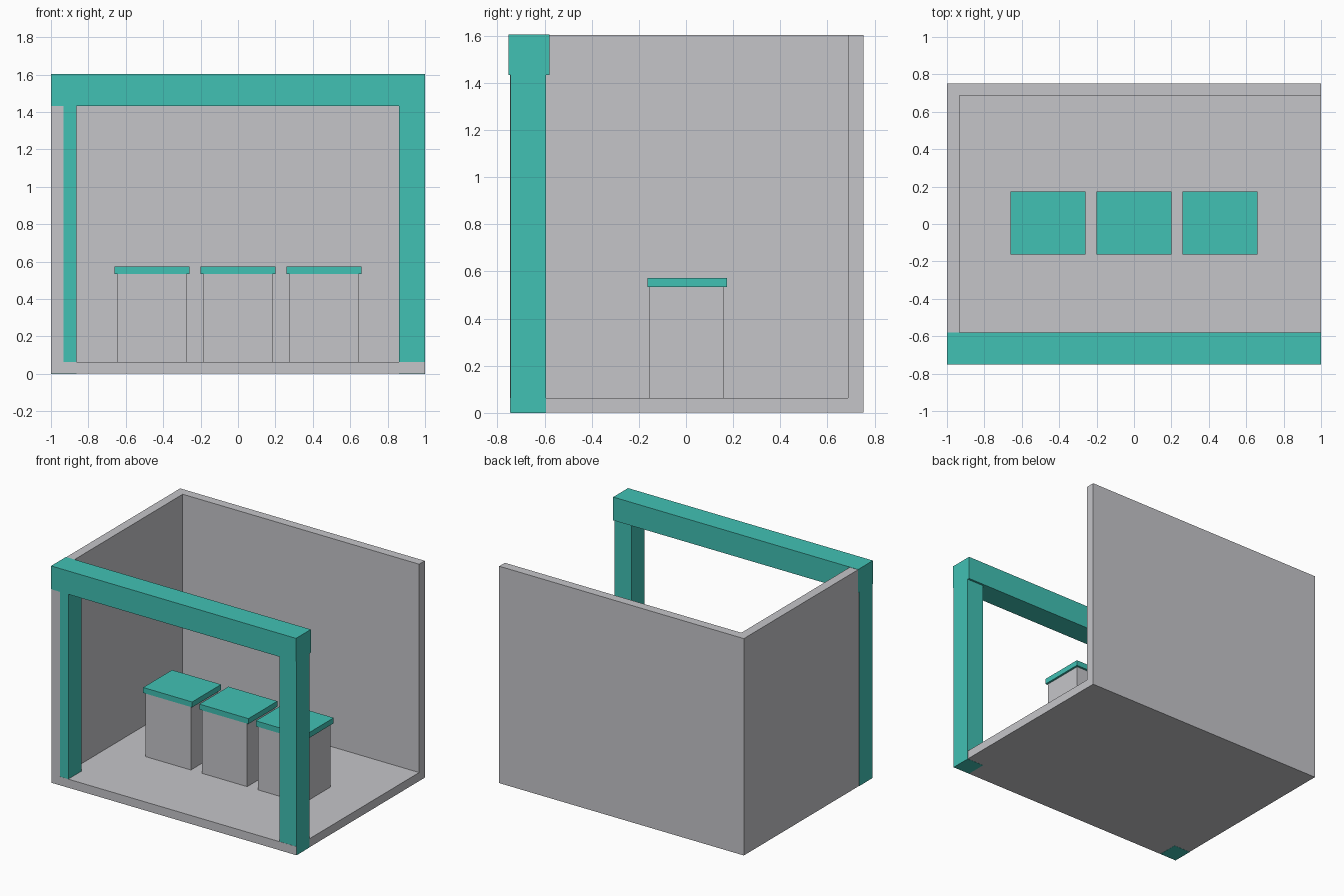
import bpy

if "Cube" in bpy.data.objects:
    bpy.data.objects.remove(bpy.data.objects["Cube"])


def material(name, rgb):
    m = bpy.data.materials.new(name)
    m.diffuse_color = (*rgb, 1)
    m.use_nodes = True
    m.node_tree.nodes["Principled BSDF"].inputs["Base Color"].default_value = m.diffuse_color
    return m


GREY = material("light_grey", (0.558, 0.558, 0.584))
TEAL = material("teal", (0.053, 0.533, 0.456))


def box(name, x, y, z, mat):
    """Box spanning the given (min, max) ranges."""
    bpy.ops.mesh.primitive_cube_add(size=1)
    ob = bpy.context.object
    ob.name = name
    for v in ob.data.vertices:
        v.co = [(a + b) / 2 + c * (b - a) for (a, b), c in zip((x, y, z), v.co)]
    ob.data.materials.append(mat)
    return ob


# Room shell: floor, back wall and left wall (posts sit a hair proud at the sides)
SIDE, FRONT, BACK, TOP, FLOOR = 0.999, -0.746, 0.752, 1.602, 0.064
box("floor", (-SIDE, SIDE), (FRONT, BACK), (0.001, FLOOR), GREY)
box("back_wall", (-SIDE, SIDE), (0.686, BACK), (FLOOR, TOP), GREY)
box("left_wall", (-SIDE, -0.932), (FRONT, 0.686), (FLOOR, TOP), GREY)

# Front portal: two posts and a beam
box("left_post", (-1, -0.864), (-0.745, -0.594), (0, 1.432), TEAL)
box("right_post", (0.862, 1), (-0.745, -0.594), (0, 1.432), TEAL)
box("beam", (-1, 1), (-0.752, -0.579), (1.432, 1.604), TEAL)

# Row of three plinths with overhanging tops
for i, cx in enumerate((-0.46, 0, 0.46), 1):
    box(f"plinth_{i}", (cx - 0.185, cx + 0.185), (-0.157, 0.159), (FLOOR, 0.533), GREY)
    box(f"plinth_top_{i}", (cx - 0.2, cx + 0.2), (-0.164, 0.174), (0.533, 0.573), TEAL)
